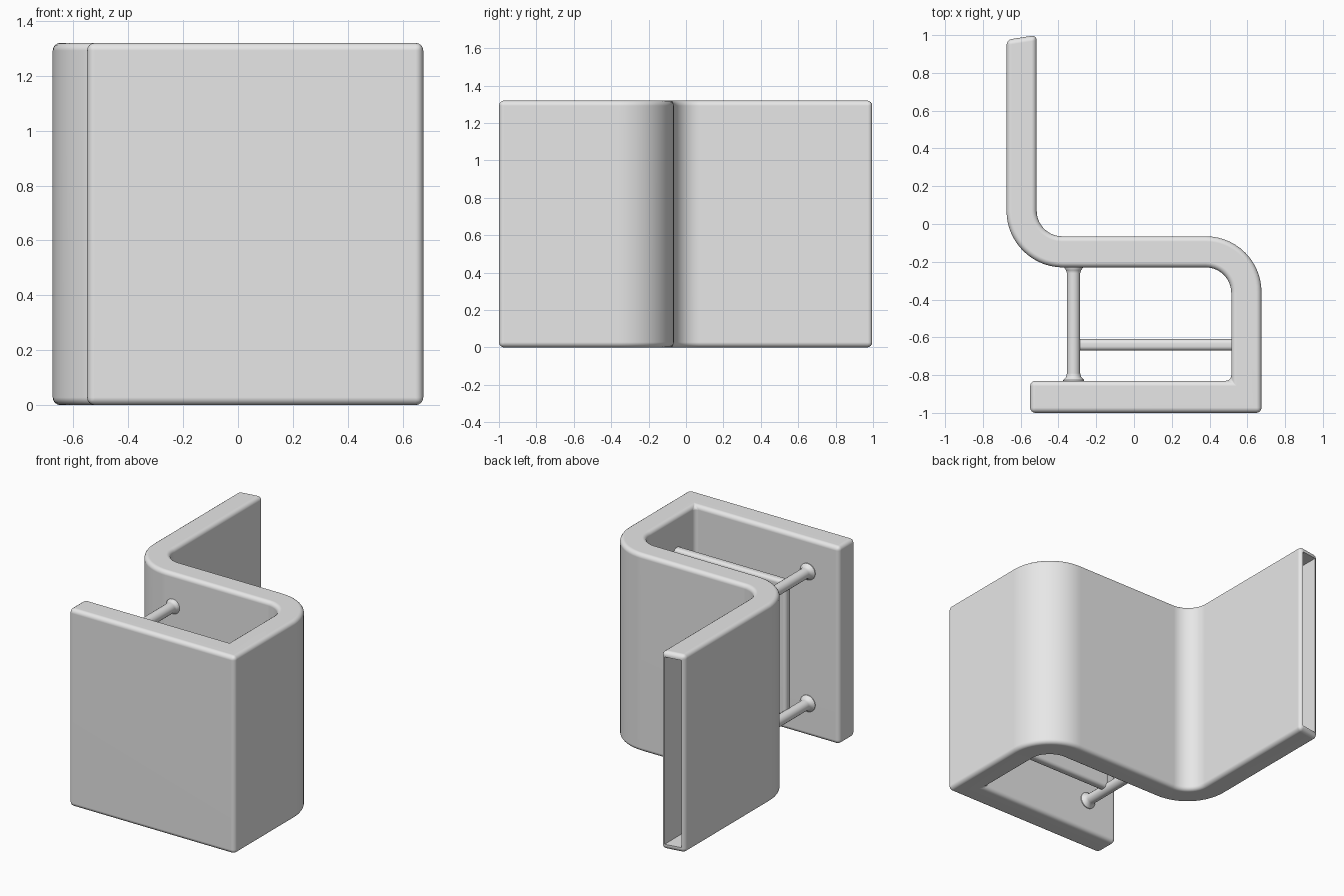
import bpy, bmesh, math
from mathutils import Vector

if "Cube" in bpy.data.objects:
    bpy.data.objects.remove(bpy.data.objects["Cube"])

H = 1.32

gray = bpy.data.materials.new("light_gray")
gray.diffuse_color = (0.8, 0.8, 0.8, 1)
gray.use_nodes = True
gray.node_tree.nodes["Principled BSDF"].inputs["Base Color"].default_value = gray.diffuse_color


def arc(cx, cy, r, a0, a1, n=14):
    """Points of an arc, angles in degrees."""
    return [(cx + r * math.cos(math.radians(a0 + (a1 - a0) * i / n)),
             cy + r * math.sin(math.radians(a0 + (a1 - a0) * i / n))) for i in range(n + 1)]


def prism(name, outline, z0, z1):
    """Extrude a closed outline upward."""
    bm = bmesh.new()
    face = bm.faces.new([bm.verts.new((x, y, z0)) for x, y in outline])
    top = bmesh.ops.extrude_face_region(bm, geom=[face])
    bmesh.ops.translate(bm, vec=(0, 0, z1 - z0),
                        verts=[v for v in top["geom"] if isinstance(v, bmesh.types.BMVert)])
    bmesh.ops.recalc_face_normals(bm, faces=bm.faces)
    mesh = bpy.data.meshes.new(name)
    bm.to_mesh(mesh)
    bm.free()
    ob = bpy.data.objects.new(name, mesh)
    bpy.context.collection.objects.link(ob)
    mesh.materials.append(gray)
    return ob


def box(name, x0, x1, y0, y1, z0, z1):
    return prism(name, [(x0, y0), (x1, y0), (x1, y1), (x0, y1)], z0, z1)


def round_edges(ob, width, segments=4):
    mod = ob.modifiers.new("round", "BEVEL")
    mod.width, mod.segments = width, segments
    mod.limit_method, mod.angle_limit = "ANGLE", math.radians(30)


def finish(ob):
    """Apply modifiers, then shade smooth with sharp edges kept."""
    bpy.ops.object.select_all(action="DESELECT")
    ob.select_set(True)
    bpy.context.view_layer.objects.active = ob
    for mod in list(ob.modifiers):
        bpy.ops.object.modifier_apply(modifier=mod.name)
    bpy.ops.object.shade_smooth_by_angle(angle=math.radians(35))
    weighted = ob.modifiers.new("weighted", "WEIGHTED_NORMAL")
    weighted.keep_sharp = True


# Folded band: front panel, right side, middle wall and rear-going panel
outline = [(-0.55, -1.0), (0.675, -1.0)]
outline += arc(0.38, -0.36, 0.295, 0, 90)
outline += arc(-0.38, 0.07, 0.135, 270, 180)
outline += [(-0.515, 1.0), (-0.675, 0.975)]
outline += arc(-0.375, 0.07, 0.30, 180, 270)
outline += arc(0.38, -0.365, 0.135, 90, 0)
outline += [(0.515, -0.83), (-0.55, -0.83)]
band = prism("folded_band", outline, 0, H)
round_edges(band, 0.028)

# Slot sunk into the rear end of the band
cutter = box("slot_cutter", -0.65, -0.54, 0.65, 1.1, 0.035, H - 0.035)
cutter.hide_render = True
cut = band.modifiers.new("slot", "BOOLEAN")
cut.operation, cut.solver, cut.object = "DIFFERENCE", "EXACT", cutter
finish(band)
bpy.data.objects.remove(cutter)


def turned_rod(name, x, z):
    """Rod along y with flared ends."""
    stations = [(-0.86, 0.055), (-0.825, 0.055), (-0.81, 0.04), (-0.79, 0.035),
                (-0.26, 0.035), (-0.245, 0.04), (-0.23, 0.05), (-0.2, 0.05)]
    n = 20
    bm = bmesh.new()
    rings = [[bm.verts.new((x + r * math.cos(2 * math.pi * i / n), y,
                            z + r * math.sin(2 * math.pi * i / n))) for i in range(n)]
             for y, r in stations]
    for a, b in zip(rings, rings[1:]):
        for i in range(n):
            bm.faces.new((a[i], a[(i + 1) % n], b[(i + 1) % n], b[i]))
    bm.faces.new(rings[0])
    bm.faces.new(rings[-1])
    bmesh.ops.recalc_face_normals(bm, faces=bm.faces)
    mesh = bpy.data.meshes.new(name)
    bm.to_mesh(mesh)
    bm.free()
    ob = bpy.data.objects.new(name, mesh)
    bpy.context.collection.objects.link(ob)
    mesh.materials.append(gray)
    finish(ob)


# Two rods bridging the opening
for name, z in (("lower_rod", 0.22), ("upper_rod", 1.10)):
    turned_rod(name, -0.32, z)

# Upright divider plate between the rods and the right side
plate = box("divider_plate", -0.31, 0.54, -0.67, -0.61, 0.21, 1.11)
round_edges(plate, 0.022)
finish(plate)
